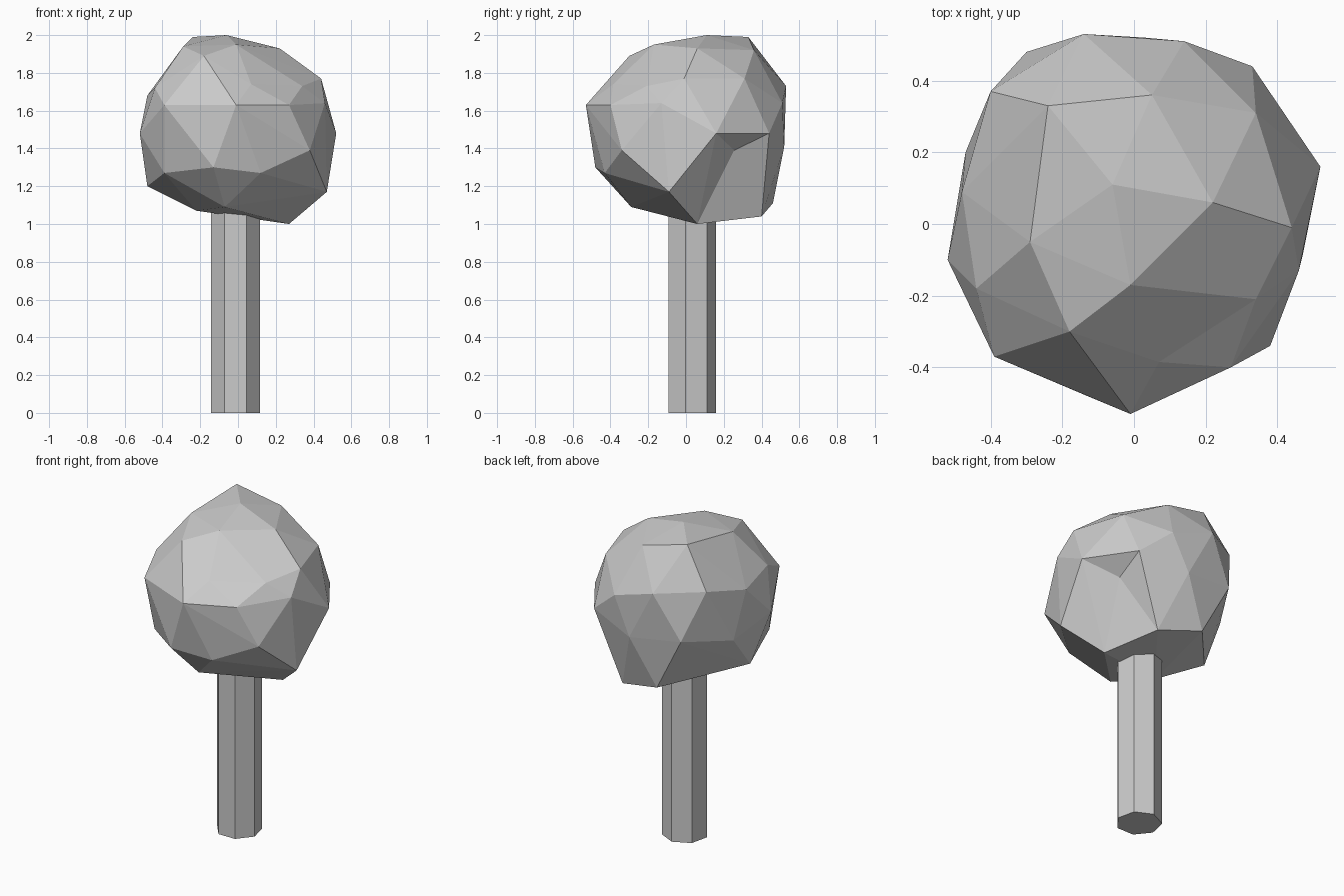
import bpy
import bmesh
from mathutils import Vector

default_cube = bpy.data.objects.get("Cube")
if default_cube:
    bpy.data.objects.remove(default_cube, do_unlink=True)


def make_material(name, colour):
    material = bpy.data.materials.new(name)
    material.use_nodes = True
    material.diffuse_color = colour
    for node in material.node_tree.nodes:
        if node.type == "BSDF_PRINCIPLED":
            node.inputs["Base Color"].default_value = colour
    return material


def corner_at(bm, point):
    return min(bm.verts, key=lambda vert: (vert.co - Vector(point)).length)


def press_dent(bm, rim, centre, flank=()):
    """Replace the facets inside the rim by a fan around centre, plus an optional flank triangle."""
    rim_verts = [corner_at(bm, point) for point in rim]
    flank_verts = [corner_at(bm, point) for point in flank]
    region = set(rim_verts + flank_verts)
    facets = [f for f in bm.faces if region.issuperset(f.verts)]
    bmesh.ops.delete(bm, geom=facets, context="FACES")
    middle = bm.verts.new(centre)
    for first, second in zip(rim_verts, rim_verts[1:] + rim_verts[:1]):
        bm.faces.new((first, second, middle))
    if flank_verts:
        bm.faces.new(flank_verts)


grey = make_material("plain grey", (.6, .6, .6, 1))

# Trunk: a straight seven-sided post with one corner pointing to the back
bpy.ops.mesh.primitive_cylinder_add(vertices=7, radius=.133, depth=1.12, location=(-.013, .027, .56))
trunk = bpy.context.object
trunk.name = "trunk"
trunk.data.materials.append(grey)

# Crown: corner points of a faceted boulder shape, ring by ring
top_ring = [
    (-.06, .11, 2), (-.24, .33, 1.99), (.05, .36, 1.92), (.22, .06, 1.93),
    (-.01, -.17, 1.95), (-.18, -.3, 1.89), (-.29, -.05, 1.94),
]
shoulder_ring = [
    (.34, -.21, 1.73), (.44, -.01, 1.77), (.34, .31, 1.77), (.14, .51, 1.64),
    (-.14, .53, 1.73), (-.4, .37, 1.75), (-.48, .09, 1.68), (-.44, -.18, 1.72),
    (-.39, -.37, 1.63), (-.01, -.53, 1.63), (.27, -.4, 1.63), (.46, -.13, 1.64),
]
waist_ring = [
    (.52, .16, 1.48), (.33, .44, 1.48), (.03, .52, 1.41),
    (-.3, .48, 1.45), (-.47, .2, 1.4), (-.52, -.1, 1.48), (.38, -.34, 1.39),
]
under_ring = [
    (-.13, -.48, 1.3), (.12, -.43, 1.27), (.47, -.09, 1.17), (.16, .4, 1.04),
    (-.12, .46, 1.11), (-.48, .05, 1.2), (-.39, -.27, 1.27),
    (-.07, -.29, 1.09), (.27, .06, 1), (-.22, -.08, 1.07),
]

crown_mesh = bpy.data.meshes.new("crown")
bm = bmesh.new()
for point in top_ring + shoulder_ring + waist_ring + under_ring:
    bm.verts.new(point)
bmesh.ops.convex_hull(bm, input=bm.verts)
unused = [v for v in bm.verts if not v.link_faces]
bmesh.ops.delete(bm, geom=unused, context="VERTS")

# Dent in the left side, with the facet in front of it
side_rim = waist_ring[:2] + [under_ring[3], under_ring[8]]
press_dent(bm, side_rim, (.32, .255, 1.39), (waist_ring[0], under_ring[2], under_ring[8]))

# Dent in the upper front
front_rim = top_ring[4:6] + shoulder_ring[9:11] + shoulder_ring[:1]
press_dent(bm, front_rim, (.07, -.385, 1.74))

bmesh.ops.recalc_face_normals(bm, faces=bm.faces)
bm.to_mesh(crown_mesh)
bm.free()
crown_mesh.materials.append(grey)
crown = bpy.data.objects.new("crown", crown_mesh)
bpy.context.collection.objects.link(crown)
